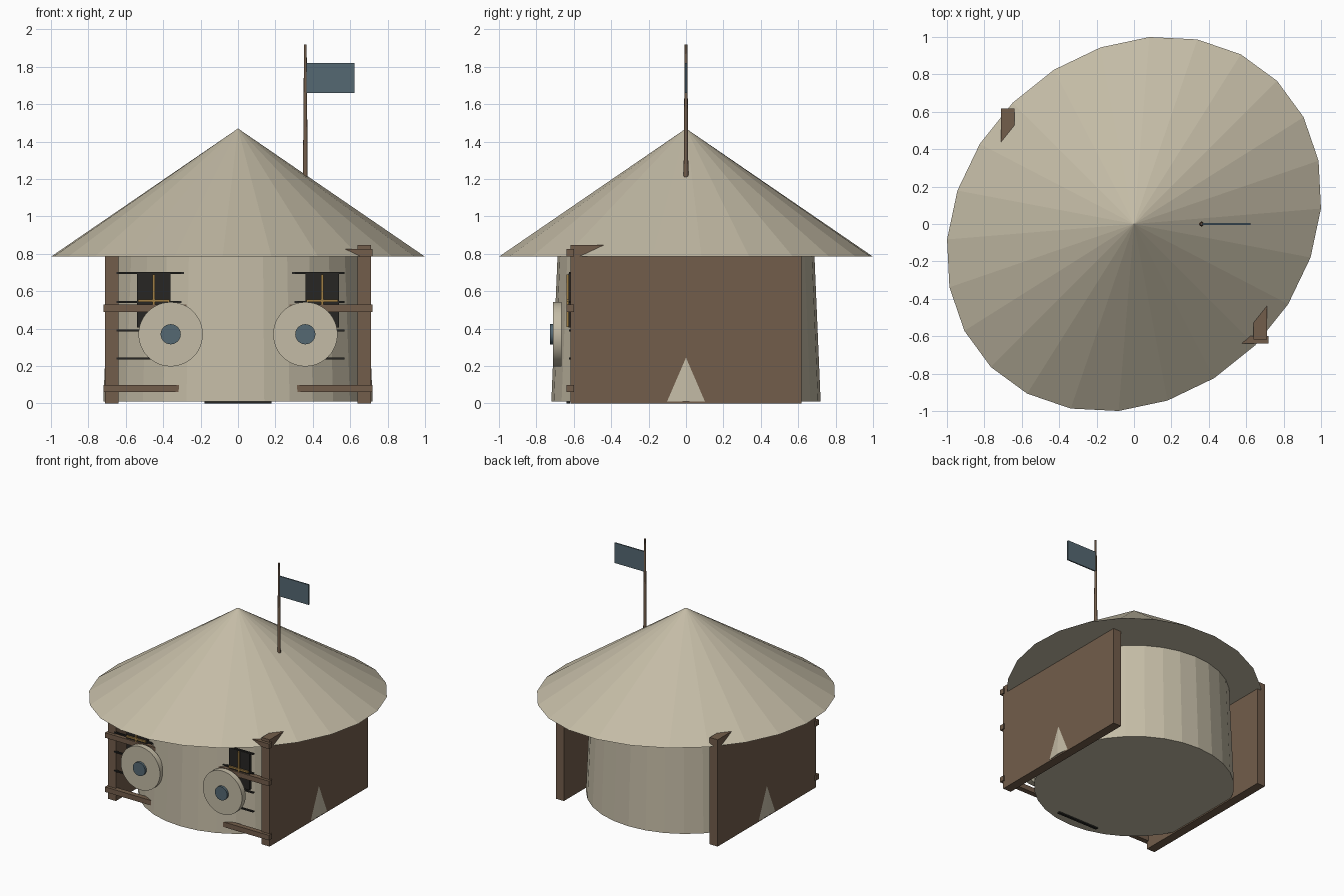
import bpy
from math import pi, sqrt

if "Cube" in bpy.data.objects:
    bpy.data.objects.remove(bpy.data.objects["Cube"])


def material(name, rgb):
    m = bpy.data.materials.new(name)
    m.diffuse_color = (*rgb, 1)
    m.use_nodes = True
    m.node_tree.nodes["Principled BSDF"].inputs["Base Color"].default_value = m.diffuse_color
    return m


TAN = material("plaster", (0.55, 0.50, 0.38))
WOOD = material("wood", (0.17, 0.11, 0.07))
BLUE = material("blue", (0.09, 0.14, 0.17))
DARK = material("dark", (0.02, 0.019, 0.017))
GOLD = material("gold", (0.35, 0.21, 0.06))


def finish(name, mat):
    ob = bpy.context.object
    ob.name = name
    ob.data.materials.append(mat)
    return ob


def box(name, mat, x, y, z):
    """Box from (min, max) ranges."""
    r = (x, y, z)
    bpy.ops.mesh.primitive_cube_add(size=1, location=[(a + b) / 2 for a, b in r])
    ob = finish(name, mat)
    ob.scale = [b - a for a, b in r]
    bpy.ops.object.transform_apply(location=False, rotation=False, scale=True)
    return ob


def cone(name, mat, sides, r1, r2, depth, loc, rot=(0, 0, 0)):
    bpy.ops.mesh.primitive_cone_add(vertices=sides, radius1=r1, radius2=r2,
                                    depth=depth, location=loc, rotation=rot)
    return finish(name, mat)


# Round tower body, with a vertex ridge on the x axis
cone("tower_body", TAN, 32, 0.72, 0.687, 0.775, (0, 0, 0.3975))

# Roof: 24-sided cone stretched along the diagonal
roof = cone("roof", TAN, 24, 1, 0, 0.685, (0, 0, 1.1275), (0, 0, pi / 4))
roof.scale = (1.082, 0.917, 1)

# Side walls
for side, s in (("left", -1), ("right", 1)):
    box(side + "_wall", WOOD, sorted((s * 0.64, s * 0.71)), (-0.617, 0.617), (0, 0.847))

# Front rails running through the tower
for i, z in enumerate((0.06, 0.49, 0.785)):
    box(f"front_rail_{i}", WOOD, (-0.72, 0.72), (-0.64, -0.60), (z, z + 0.04))

# Thin dark battens
for i, z in enumerate((0.24, 0.39, 0.543, 0.697)):
    box(f"batten_{i}", DARK, (-0.65, 0.57), (-0.625, -0.61), (z - 0.005, z + 0.005))

# Door recessed in the tower
box("door", DARK, (-0.18, 0.18), (-0.64, -0.62), (0, 0.45))

# Windows and round shields
for side, s in (("left", -1), ("right", 1)):
    cx = s * 0.45
    box(side + "_window", DARK, (cx - 0.09, cx + 0.09), (-0.628, -0.60), (0.405, 0.695))
    box(side + "_mullion", GOLD, (cx - 0.007, cx + 0.007), (-0.64, -0.62), (0.41, 0.69))
    box(side + "_crossbar", GOLD, (cx - 0.085, cx + 0.085), (-0.64, -0.62), (0.543, 0.557))
    cone(side + "_shield", TAN, 48, 0.172, 0.172, 0.045, (s * 0.36, -0.6875, 0.37), (pi / 2, 0, 0))
    bpy.ops.object.shade_smooth_by_angle()
    cone(side + "_shield_boss", BLUE, 24, 0.054, 0.054, 0.04, (s * 0.36, -0.708, 0.37), (pi / 2, 0, 0))
    bpy.ops.object.shade_smooth_by_angle()

# Flag on the roof
cone("flag_pole", WOOD, 12, 0.013, 0.007, 0.74, (0.36, 0, 1.55))
bpy.ops.object.shade_smooth_by_angle()
box("flag", BLUE, (0.365, 0.623), (-0.005, 0.005), (1.66, 1.82))
